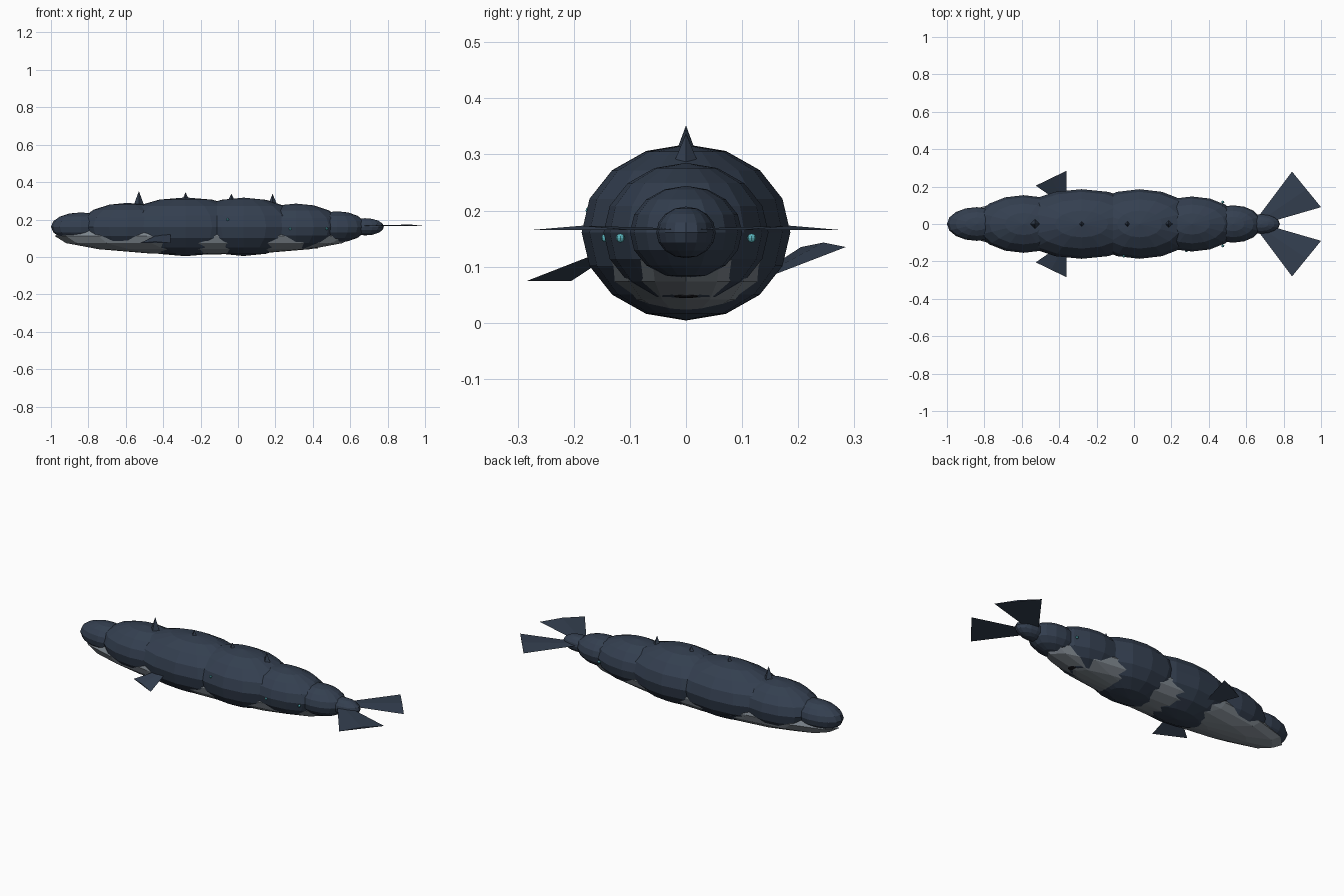
import bpy, bmesh, math
from mathutils import Matrix

if "Cube" in bpy.data.objects:
    bpy.data.objects.remove(bpy.data.objects["Cube"])


def mat(name, c):
    m = bpy.data.materials.new(name)
    m.diffuse_color = (*c, 1)
    m.use_nodes = True
    m.node_tree.nodes["Principled BSDF"].inputs["Base Color"].default_value = m.diffuse_color
    return m


DARK = mat("slate_skin", (0.034, 0.05, 0.08))
PALE = mat("pale_belly", (0.2, 0.23, 0.26))
BLACK = mat("black", (0.01, 0.01, 0.014))
TEAL = mat("teal_eye", (0.1, 0.45, 0.5))


def finish(name, bm, material):
    bmesh.ops.recalc_face_normals(bm, faces=bm.faces)
    me = bpy.data.meshes.new(name)
    bm.to_mesh(me)
    bm.free()
    me.materials.append(material)
    ob = bpy.data.objects.new(name, me)
    bpy.context.collection.objects.link(ob)
    return ob


def ellipsoid(name, loc, size, material, seg=16, rings=8):
    bm = bmesh.new()
    m = Matrix.Translation(loc) @ Matrix.Diagonal((*size, 1))
    bmesh.ops.create_uvsphere(bm, u_segments=seg, v_segments=rings, radius=1, matrix=m)
    return finish(name, bm, material)


def fin(name, apex, a, b, thick, material):
    # flattened three-sided cone: point in the body, ridge on top
    bm = bmesh.new()
    ridge = [(p + q) / 2 for p, q in zip(a, b)]
    ridge[2] += thick
    v = [bm.verts.new(p) for p in (apex, a, b, ridge)]
    for f in ((0, 1, 2), (0, 1, 3), (0, 2, 3), (1, 2, 3)):
        bm.faces.new([v[i] for i in f])
    return finish(name, bm, material)


# overlapping body segments: x, half length, half width, half height
Z = 0.161
BODY = [(-0.84, 0.16, 0.09, 0.077), (-0.59, 0.26, 0.154, 0.128),
        (-0.28, 0.37, 0.186, 0.157), (0.03, 0.315, 0.186, 0.156),
        (0.31, 0.25, 0.147, 0.124), (0.53, 0.155, 0.1, 0.083),
        (0.68, 0.1, 0.053, 0.046)]
for i, (x, a, w, h) in enumerate(BODY):
    ellipsoid(f"body_segment_{i + 1}", (x, 0, Z), (a, w, h), DARK)

# pale underside
ellipsoid("belly", (-0.18, 0, 0.112), (0.8, 0.157, 0.1), PALE)

# dorsal spikes: x, base z, tip z, radius
SPIKES = [(-0.53, 0.27, 0.352, 0.03), (-0.28, 0.305, 0.346, 0.018),
          (-0.035, 0.3, 0.338, 0.019), (0.185, 0.275, 0.337, 0.026)]
for i, (x, z0, z1, r) in enumerate(SPIKES):
    bm = bmesh.new()
    m = Matrix.Translation((x, 0, (z0 + z1) / 2)) @ Matrix.Rotation(math.radians(0), 4, 'Z')
    bmesh.ops.create_cone(bm, cap_ends=True, segments=4, radius1=r, radius2=0,
                          depth=z1 - z0, matrix=m)
    finish(f"dorsal_spike_{i + 1}", bm, DARK)

for s, side in ((1, "left"), (-1, "right")):
    # tail flukes
    fin(f"tail_fluke_{side}", (0.62, -0.02 * s, 0.167), (0.845, 0.28 * s, 0.165),
        (1.0, 0.09 * s, 0.165), 0.008, DARK)
    # pectoral fins, both tilted the same way
    tip, root = (0.135, 0.06) if s > 0 else (0.074, 0.15)
    fin(f"pectoral_fin_{side}", (-0.36, 0.09 * s, root), (-0.525, 0.205 * s, tip),
        (-0.36, 0.285 * s, tip), 0.008, DARK)
    # eyes
    ellipsoid(f"eye_{side}", (0.475, 0.117 * s, 0.151), (0.008, 0.008, 0.008), TEAL, 8, 6)

# small side markings and underside slot
ellipsoid("side_marking_front", (-0.055, -0.172, 0.2), (0.007, 0.007, 0.007), TEAL, 8, 6)
ellipsoid("side_marking_rear", (0.28, -0.144, 0.151), (0.007, 0.007, 0.007), TEAL, 8, 6)
ellipsoid("mouth_slot", (0.41, 0, 0.047), (0.02, 0.022, 0.003), BLACK, 12, 6)
